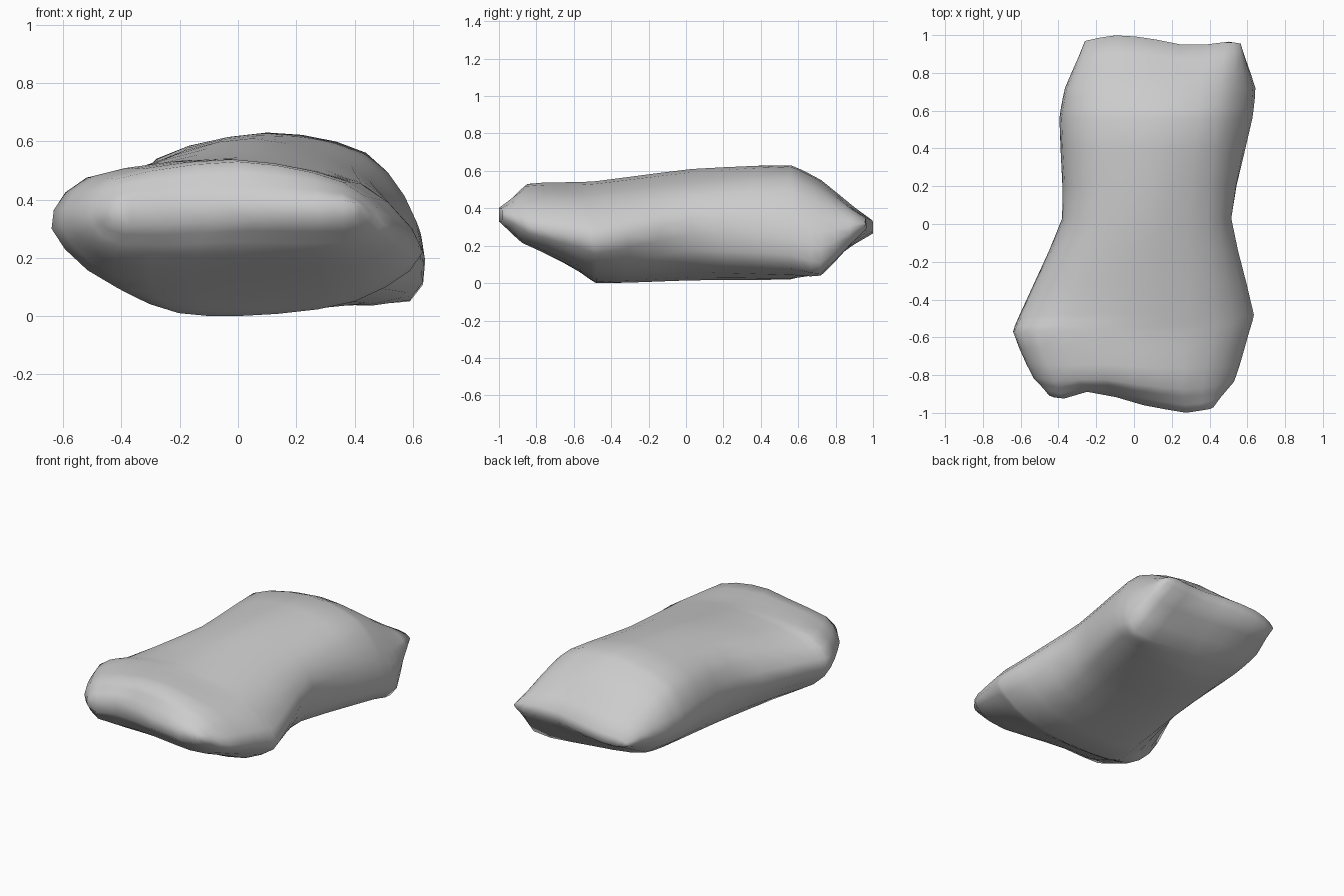
import bpy, bmesh

if "Cube" in bpy.data.objects:
    bpy.data.objects.remove(bpy.data.objects["Cube"])

# Cross-sections along y: (y, eight x,z pairs clockwise from the left edge)
SECTIONS = [
    (-.93, -.45,.35, -.37,.40, .05,.40, .36,.40, .42,.36, .36,.33, .05,.33, -.37,.31),
    (-.84, -.53,.34, -.42,.47, .00,.53, .36,.46, .53,.30, .38,.22, .00,.22, -.42,.22),
    (-.57, -.64,.30, -.52,.475, -.05,.54, .42,.455, .61,.25, .42,.09, .00,.06, -.42,.10),
    (-.48, -.605,.30, -.44,.48, .00,.545, .42,.46, .635,.22, .40,.05, .00,.00, -.30,.04),
    (.03, -.38,.30, -.28,.525, .05,.61, .39,.515, .515,.34, .43,.10, .05,.015, -.25,.07),
    (.56, -.395,.30, -.28,.54, .10,.63, .44,.56, .61,.33, .58,.08, .10,.02, -.22,.10),
    (.72, -.365,.30, -.26,.48, .10,.55, .46,.49, .63,.27, .59,.05, .15,.07, -.22,.13),
    (.95, -.26,.28, -.18,.32, .12,.345, .48,.35, .565,.32, .50,.29, .12,.28, -.18,.26),
]
# How far each end bulges along y, by x
FRONT = [(-.5, .04), (-.39, 0), (-.22, .05), (.07, -.035), (.28, -.07), (.4, -.05), (.55, .02)]
BACK = [(-.3, .01), (-.12, .05), (.05, .04), (.3, -.01), (.5, .015), (.6, 0)]


def lerp_table(table, x):
    if x <= table[0][0]:
        return table[0][1]
    for (a, u), (b, v) in zip(table, table[1:]):
        if x <= b:
            return u + (v - u) * (x - a) / (b - a)
    return table[-1][1]


def hermite(p, t, i, s, tension=1.0):
    # smooth curve through values p at positions t, in span i
    def slope(k):
        a, b = max(k - 1, 0), min(k + 1, len(p) - 1)
        return (p[b] - p[a]) / (t[b] - t[a])
    h = t[i + 1] - t[i]
    smooth = ((2*s**3 - 3*s**2 + 1) * p[i] + (s**3 - 2*s**2 + s) * h * slope(i)
              + (3*s**2 - 2*s**3) * p[i + 1] + (s**3 - s**2) * h * slope(i + 1))
    straight = p[i] + (p[i + 1] - p[i]) * s
    return straight + (smooth - straight) * tension


def bend(x, y):
    f = min(max((-.6 - y) / .33, 0), 1)
    b = min(max((y - .6) / .35, 0), 1)
    return y + f * f * lerp_table(FRONT, x) + b * b * lerp_table(BACK, x)


def ring_points(flat, n=3):
    pts = [(flat[i], flat[i + 1]) for i in range(0, 16, 2)]
    out = []
    for i in range(8):
        q = [pts[(i + k - 1) % 8] for k in range(4)]
        for j in range(n):
            out.append([hermite([v[c] for v in q], [0, 1, 2, 3], 1, j / n, .85) for c in (0, 1)])
    return out


# Loft the body
bm = bmesh.new()
ys = [s[0] for s in SECTIONS]
steps = [(i, j / 3) for i in range(len(ys) - 1) for j in range(3)] + [(len(ys) - 2, 1)]
rings = []
for i, s in steps:
    y = ys[i] + (ys[i + 1] - ys[i]) * s
    flat = [hermite([sec[k] for sec in SECTIONS], ys, i, s, .35) for k in range(1, 17)]
    rings.append([bm.verts.new((x, bend(x, y), max(z, 0))) for x, z in ring_points(flat)])
for a, b in zip(rings, rings[1:]):
    for k in range(len(a)):
        m = (k + 1) % len(a)
        bm.faces.new((a[k], a[m], b[m], b[k]))

# Close the two ends by joining the upper and lower lips
for r in (rings[0], rings[-1]):
    n = len(r)
    for k in range(n // 2):
        vs = [r[k], r[k + 1], r[(n - k - 1) % n], r[(n - k) % n]]
        uniq = list(dict.fromkeys(vs))
        if len(uniq) > 2:
            bm.faces.new(uniq)
bmesh.ops.recalc_face_normals(bm, faces=bm.faces)
for f in bm.faces:
    f.smooth = True
mesh = bpy.data.meshes.new("rock")
bm.to_mesh(mesh)
bm.free()
rock = bpy.data.objects.new("rock", mesh)
bpy.context.collection.objects.link(rock)
